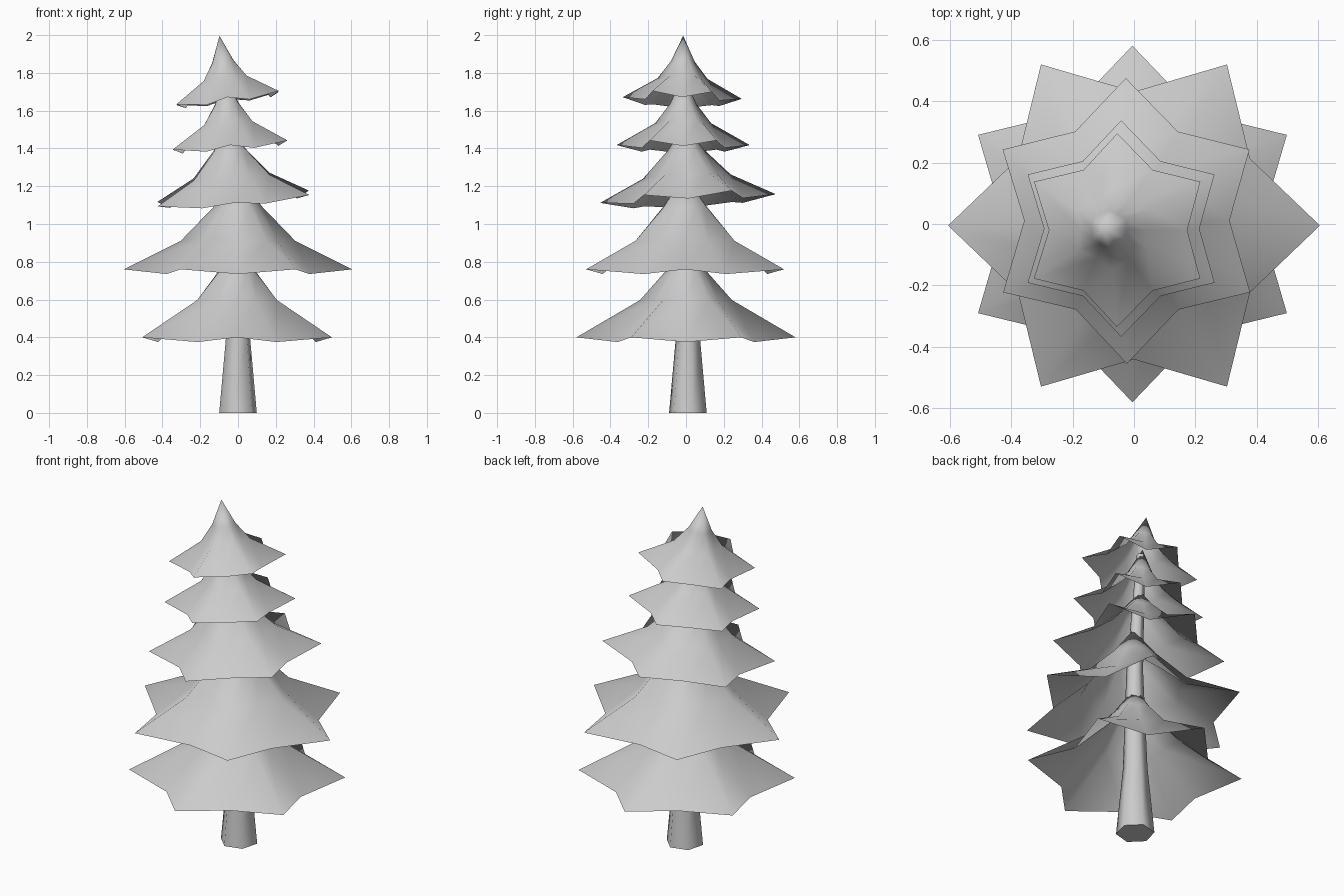
import bpy, bmesh, math
from mathutils import Matrix, Vector

cube = bpy.data.objects.get("Cube")
if cube:
    bpy.data.objects.remove(cube, do_unlink=True)

grey = bpy.data.materials.new("plain grey")
grey.use_nodes = True
colour = (0.6, 0.6, 0.6, 1)
grey.diffuse_color = colour
grey.node_tree.nodes["Principled BSDF"].inputs["Base Color"].default_value = colour


def finish(name, bm, matrix):
    bmesh.ops.recalc_face_normals(bm, faces=bm.faces)
    mesh = bpy.data.meshes.new(name)
    bm.to_mesh(mesh)
    bm.free()
    mesh.materials.append(grey)
    obj = bpy.data.objects.new(name, mesh)
    obj.matrix_world = matrix
    bpy.context.collection.objects.link(obj)
    return obj


def bridge(bm, lower, upper):
    n = len(lower)
    for i in range(n):
        j = (i + 1) % n
        bm.faces.new((lower[i], lower[j], upper[j], upper[i])).smooth = True


def branch_tier(name, centre, radius, turn, tilt_x, tilt_y, profile):
    """Open six-pointed skirt; profile rows are radius and height over the tip radius."""
    bm = bmesh.new()
    rings = []
    for (r, h), valley, drop in zip(profile[:-1], (0.72, 0.8, 0.9), (0.025, 0, 0)):
        ring = []
        for i in range(12):
            a = turn + i * math.pi / 6
            dip = i % 2
            rr = radius * r * (valley if dip else 1)
            ring.append(bm.verts.new((rr * math.cos(a), rr * math.sin(a), radius * h - drop * dip)))
        rings.append(ring)
    for lower, upper in zip(rings, rings[1:]):
        bridge(bm, lower, upper)
    apex = bm.verts.new((0, 0, radius * profile[-1][1]))
    top = rings[-1]
    for i in range(12):
        bm.faces.new((top[i], top[(i + 1) % 12], apex)).smooth = True
    tilt = Matrix.Rotation(tilt_y, 4, 'Y') @ Matrix.Rotation(tilt_x, 4, 'X')
    return finish(name, bm, Matrix.Translation(centre) @ tilt)


# Skirts of branches, from the ground up
steep = ((1, 0), (0.42, 0.34), (0.19, 0.6), (0, 0.87))
wide = ((1, 0), (0.5, 0.25), (0.21, 0.55), (0, 0.83))
pointed = ((1, 0), (0.42, 0.33), (0.2, 0.62), (0, 1.055))
half = math.pi / 6
branch_tier("lowest_branches", (-0.005, 0, 0.40), 0.58, half, 0, 0, steep)
branch_tier("lower_branches", (0, -0.005, 0.76), 0.605, 0, 0, 0, wide)
branch_tier("middle_branches", (-0.025, 0.01, 1.135), 0.465, half, 0.05, -0.075, wide)
branch_tier("upper_branches", (-0.042, -0.015, 1.418), 0.352, half, 0, -0.08, pointed)
branch_tier("top_branches", (-0.055, -0.02, 1.667), 0.315, half, -0.015, -0.13, pointed)

# Six-sided tapering trunk, leaning slightly at the top
bm = bmesh.new()
rings = []
for x, y, z, r in ((0, 0.01, 0, 0.103), (0, 0.01, 0.4, 0.066),
                   (-0.005, 0, 1.0, 0.045), (-0.06, -0.015, 1.75, 0.022)):
    rings.append([bm.verts.new(Vector((x, y, z)) + Vector((
        r * math.cos(math.radians(15 + 60 * i)),
        r * math.sin(math.radians(15 + 60 * i)), 0))) for i in range(6)])
for lower, upper in zip(rings, rings[1:]):
    bridge(bm, lower, upper)
bm.faces.new(rings[0])
bm.faces.new(rings[-1])
bm.edges.ensure_lookup_table()
for edge in bm.edges:
    if any(not f.smooth for f in edge.link_faces):
        edge.smooth = False
finish("trunk", bm, Matrix.Identity(4))
